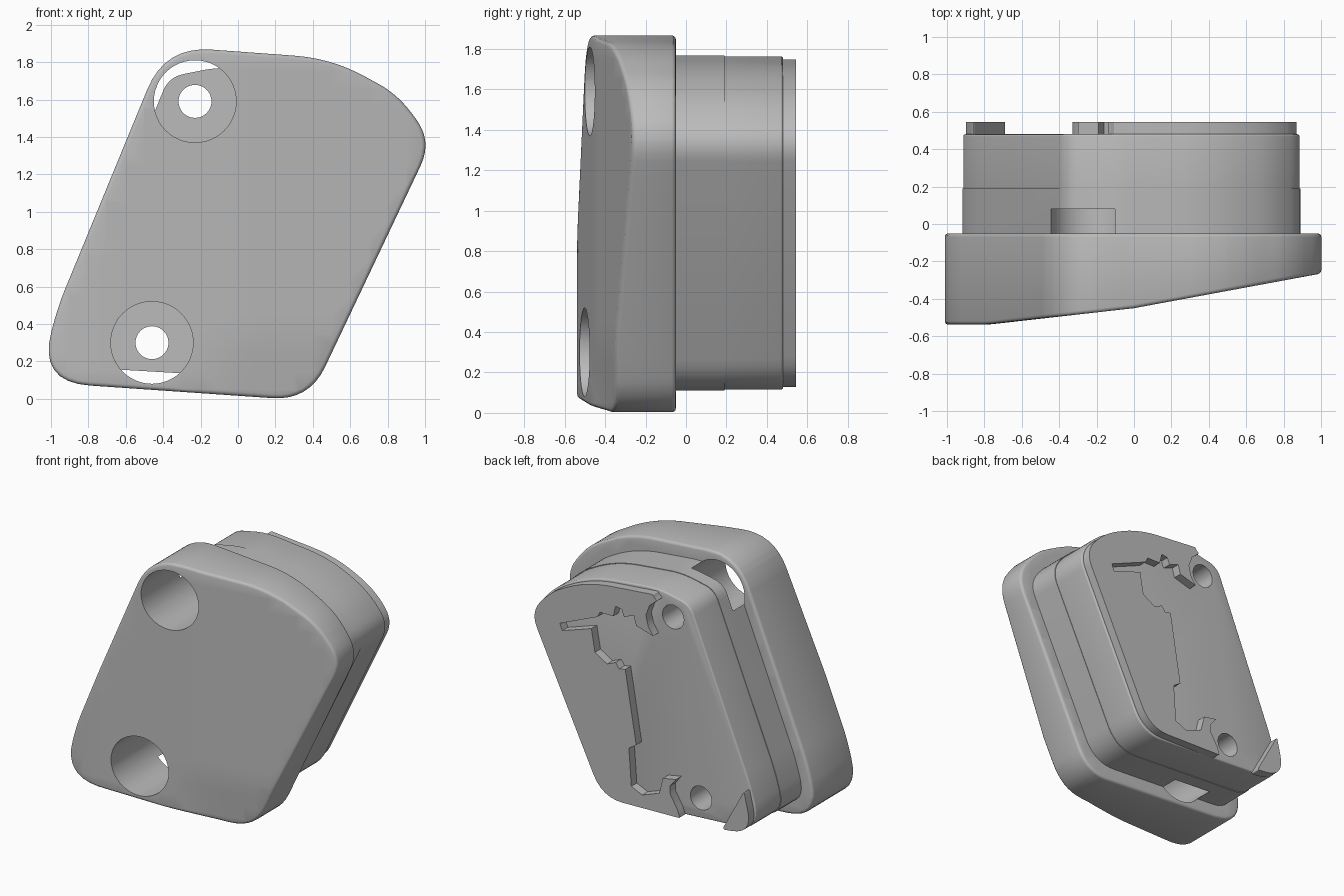
import bpy, bmesh, math
from mathutils import Vector

if "Cube" in bpy.data.objects:
    bpy.data.objects.remove(bpy.data.objects["Cube"], do_unlink=True)

grey = bpy.data.materials.new("plain grey")
grey.use_nodes = True
grey.diffuse_color = (0.5, 0.5, 0.5, 1)
grey.node_tree.nodes["Principled BSDF"].inputs["Base Color"].default_value = grey.diffuse_color


def rounded(corners, steps=8):
    """Closed outline in x, z; each corner is (x, z, length of rounding)."""
    result = []
    count = len(corners)
    for i, (x, z, cut) in enumerate(corners):
        corner = Vector((x, z))
        before = Vector(corners[i - 1][:2])
        after = Vector(corners[(i + 1) % count][:2])
        start = corner + (before - corner).normalized() * cut
        end = corner + (after - corner).normalized() * cut
        for k in range(steps + 1):
            t = k / steps
            result.append(start * (1 - t) ** 2 + corner * 2 * t * (1 - t) + end * t * t)
    return result


def slab(outline, front, back, bevel=0.0, bevel_front=True, bevel_back=True):
    """Outline extruded along y, with optional rounded rims."""
    bm = bmesh.new()
    face = bm.faces.new([bm.verts.new((x, front, z)) for x, z in outline])
    grown = bmesh.ops.extrude_face_region(bm, geom=[face])["geom"]
    moved = [g for g in grown if isinstance(g, bmesh.types.BMVert)]
    bmesh.ops.translate(bm, verts=moved, vec=(0, back - front, 0))
    bmesh.ops.recalc_face_normals(bm, faces=bm.faces[:])
    if bevel:
        rim = []
        for edge in bm.edges:
            ys = [v.co.y for v in edge.verts]
            if abs(ys[0] - ys[1]) < 1e-5:
                if (bevel_front and abs(ys[0] - front) < 1e-5) or (bevel_back and abs(ys[0] - back) < 1e-5):
                    rim.append(edge)
        bmesh.ops.bevel(bm, geom=rim, offset=bevel, segments=3, profile=0.5,
                        affect='EDGES', clamp_overlap=True)
    return bm


def finish(name, bm):
    mesh = bpy.data.meshes.new(name)
    bm.to_mesh(mesh)
    bm.free()
    obj = bpy.data.objects.new(name, mesh)
    bpy.context.collection.objects.link(obj)
    mesh.materials.append(grey)
    return obj


def activate(obj):
    bpy.ops.object.select_all(action='DESELECT')
    obj.select_set(True)
    bpy.context.view_layer.objects.active = obj


def drill(obj, cutters):
    activate(obj)
    for cutter in cutters:
        mod = obj.modifiers.new("drill", 'BOOLEAN')
        mod.operation = 'DIFFERENCE'
        mod.solver = 'EXACT'
        mod.object = cutter
        bpy.ops.object.modifier_apply(modifier=mod.name)


def front_depth(x, z):
    """Sloping front face with a low ridge and a dropped lower right corner."""
    y = -0.45 + (0.113 * max(x, -0.78) if x < 0 else 0.185 * x)
    drop = min(max((0.35 - z) / 0.35, 0), 1) * min(max((x + 0.25) / 0.3, 0), 1)
    return y + 0.035 * drop


# front cover: thick on the left, thin on the right
cover_outline = rounded([
    (-.39, 1.885, .25), (.5, 1.82, .2), (.85, 1.63, .12), (1.04, 1.38, .15),
    (.38, -.01, .2), (-1.07, .09, .28), (-.96, .5, .1)])
bm = slab(cover_outline, -0.45, -0.05, 0.02)
for i in range(-9, 10):
    for normal, point in (((1, 0, 0), (i / 10, 0, 0)), ((0, 0, 1), (0, 0, 0.95 + i / 10))):
        geom = bm.verts[:] + bm.edges[:] + bm.faces[:]
        bmesh.ops.bisect_plane(bm, geom=geom, plane_co=point, plane_no=normal)
for v in bm.verts:
    if v.co.y < -0.3:
        v.co.y += front_depth(v.co.x, v.co.z) + 0.45
cover = finish("front_cover", bm)

# body behind the cover, in two bands with a fine seam
body_corners = [
    (-.37, 1.72, .08), (-.1, 1.775, .1), (.45, 1.72, .2), (.76, 1.55, .12),
    (.92, 1.35, .12), (.32, .1, .18), (-.96, .175, .2), (-.87, .5, .1)]
body_outline = rounded(body_corners)
centre = Vector((0, 0.94))
rear_outline = [centre + (p - centre) * 0.995 for p in body_outline]
front_band = finish("body_front_band", slab(body_outline, -0.1, 0.19))
rear_band = finish("body_rear_band", slab(rear_outline, 0.19, 0.48, 0.012, False, True))

# screw holes: wide counterbore, then a narrow hole right through
cutters = []
for x, z in ((-.23, 1.59), (-.46, .3)):
    for radius, end in ((0.22, 0.08), (0.088, 1)):
        ring = [Vector((x + radius * math.cos(a), z + radius * math.sin(a)))
                for a in (math.tau * k / 48 for k in range(48))]
        cutter = finish("hole_cutter", slab(ring, -1, end))
        cutter.hide_render = True
        cutters.append(cutter)
for part in (cover, front_band, rear_band):
    drill(part, cutters)
for cutter in cutters:
    bpy.data.objects.remove(cutter, do_unlink=True)

# raised back plate: smooth outer rim, stepped inner edge
rim = rounded([(-.11, 1.75, .01), (.44, 1.7, .2), (.745, 1.54, .12),
               (.9, 1.35, .12), (.31, .125, .17), (-.33, .14, .01)], 6)
steps = [(-.31, .2), (-.25, .3), (-.25, .36), (-.3, .42), (-.19, .4), (-.16, .28),
         (-.02, .23), (.07, .27), (.09, .55), (.03, .59), (.12, 1.13), (.17, 1.12),
         (.2, 1.16), (.27, 1.13), (.37, 1.19), (.4, 1.36), (.64, 1.28), (.66, 1.33),
         (.35, 1.46), (.33, 1.5), (.22, 1.5), (.2, 1.58), (.15, 1.57), (.13, 1.52),
         (.05, 1.55), (.03, 1.48), (-.11, 1.44), (-.07, 1.5), (-.05, 1.58),
         (-.08, 1.66), (-.14, 1.71)]
plate = finish("back_plate", slab(rim + [Vector(p) for p in steps], 0.47, 0.545))

# small corner tab on the back
tab_outline = rounded([(-.86, .48, .02), (-.68, .15, .03), (-.93, .18, .17)])
tab = finish("corner_tab", slab(tab_outline, 0.47, 0.545))

for part in (cover, front_band, rear_band, plate, tab):
    activate(part)
    bpy.ops.object.shade_smooth_by_angle(angle=math.radians(35))
